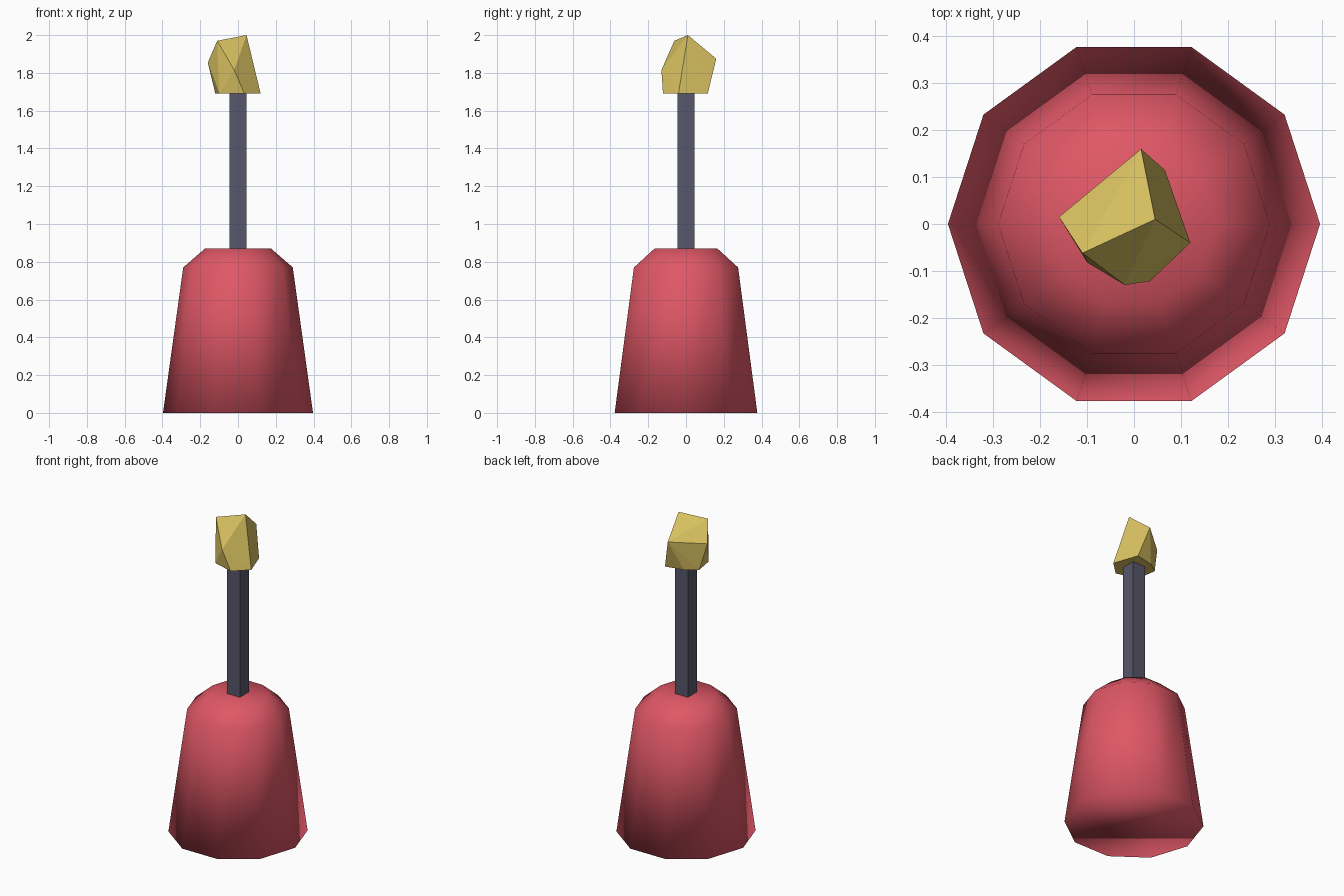
import bpy
import bmesh
from math import cos, sin, tau

cube = bpy.data.objects.get("Cube")
if cube:
    bpy.data.objects.remove(cube, do_unlink=True)


def make_material(name, rgb):
    mat = bpy.data.materials.new(name)
    mat.use_nodes = True
    color = (*rgb, 1.0)
    mat.diffuse_color = color
    mat.node_tree.nodes["Principled BSDF"].inputs["Base Color"].default_value = color
    return mat


def finish(name, bm, mat, smooth=False):
    bmesh.ops.recalc_face_normals(bm, faces=bm.faces)
    for face in bm.faces:
        face.smooth = smooth
    mesh = bpy.data.meshes.new(name)
    bm.to_mesh(mesh)
    bm.free()
    mesh.materials.append(mat)
    obj = bpy.data.objects.new(name, mesh)
    bpy.context.collection.objects.link(obj)
    return obj


red = make_material("red", (0.74, 0.096, 0.133))
slate = make_material("slate", (0.095, 0.095, 0.145))
gold = make_material("gold", (0.70, 0.54, 0.12))

# Ten-sided closed body, softly shaded all over including the caps
SIDES = 10
bm = bmesh.new()
rings = []
for radius, z in [(0.397, 0.0), (0.29, 0.77), (0.175, 0.87)]:
    rings.append([bm.verts.new((radius * cos(tau * i / SIDES),
                                radius * sin(tau * i / SIDES), z))
                  for i in range(SIDES)])
for low, high in zip(rings, rings[1:]):
    for i in range(SIDES):
        j = (i + 1) % SIDES
        bm.faces.new((low[i], low[j], high[j], high[i]))
bm.faces.new(rings[0])
bm.faces.new(rings[-1])
finish("body", bm, red, smooth=True)

# Square shaft
bm = bmesh.new()
bmesh.ops.create_cube(bm, size=1.0)
bottom, top = 0.85, 1.70
for v in bm.verts:
    v.co.x *= 0.09
    v.co.y *= 0.09
    v.co.z = top if v.co.z > 0 else bottom
finish("shaft", bm, slate)

# Rough-cut nugget: convex hull over a flat base
base_outline = [(0.12, -0.04), (0.066, 0.115), (-0.05, 0.09),
                (-0.12, 0.04), (-0.10, -0.082), (0.034, -0.122)]
upper_points = [(0.045, 0.01, 2.0), (-0.11, -0.062, 1.97), (-0.16, 0.015, 1.855),
                (0.015, 0.16, 1.875), (-0.02, -0.13, 1.815)]
bm = bmesh.new()
for point in [(x, y, 1.69) for x, y in base_outline] + upper_points:
    bm.verts.new(point)
bmesh.ops.convex_hull(bm, input=bm.verts)
finish("nugget", bm, gold)
